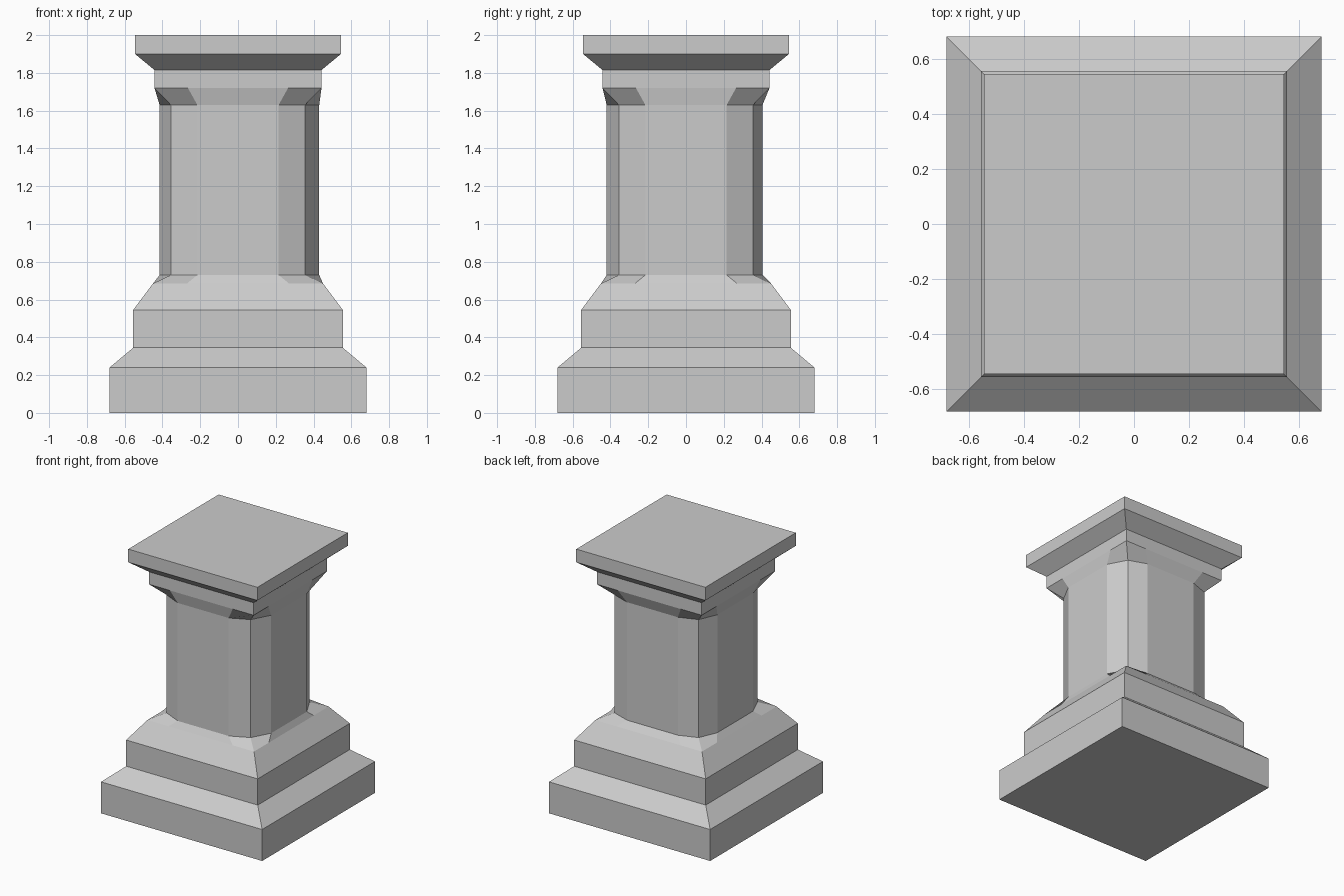
import bpy
import bmesh

if "Cube" in bpy.data.objects:
    bpy.data.objects.remove(bpy.data.objects["Cube"])


def ring(corner, mid, right, back, left, front):
    """Twelve-point section: four corners and two points on each side."""
    return [(corner, -corner), (right, -mid), (right, mid),
            (corner, corner), (mid, back), (-mid, back),
            (-corner, corner), (-left, mid), (-left, -mid),
            (-corner, -corner), (-mid, -front), (mid, -front)]


def square(half):
    return ring(half, half * 0.6, half, half, half, half)


def loft(name, levels, cap_bottom=False, cap_top=False):
    """Skin a stack of (z, section) levels with flat quads."""
    bm = bmesh.new()
    rows = [[bm.verts.new((x, y, z)) for x, y in pts] for z, pts in levels]
    for low, high in zip(rows, rows[1:]):
        n = len(low)
        for i in range(n):
            j = (i + 1) % n
            bm.faces.new((low[i], low[j], high[j], high[i]))
    if cap_bottom:
        bm.faces.new(rows[0][::-1])
    if cap_top:
        bm.faces.new(rows[-1])
    mesh = bpy.data.meshes.new(name)
    bm.to_mesh(mesh)
    bm.free()
    obj = bpy.data.objects.new(name, mesh)
    bpy.context.collection.objects.link(obj)
    return obj


shaft_section = ring(0.355, 0.215, 0.43, 0.405, 0.415, 0.42)

# Stepped square plinth with sloped shoulders
loft("plinth", [(z, square(h)) for z, h in
                [(0, 0.68), (0.24, 0.68), (0.345, 0.555),
                 (0.545, 0.555), (0.685, 0.45)]], cap_bottom=True)

# Twelve-sided shaft, flaring to a square at both ends
loft("shaft", [(0.685, square(0.45)), (0.73, shaft_section),
               (1.63, shaft_section), (1.72, square(0.442))])

# Square capital with a flared top slab
loft("capital", [(z, square(h)) for z, h in
                 [(1.72, 0.442), (1.815, 0.442),
                  (1.90, 0.545), (2.0, 0.545)]], cap_top=True)
